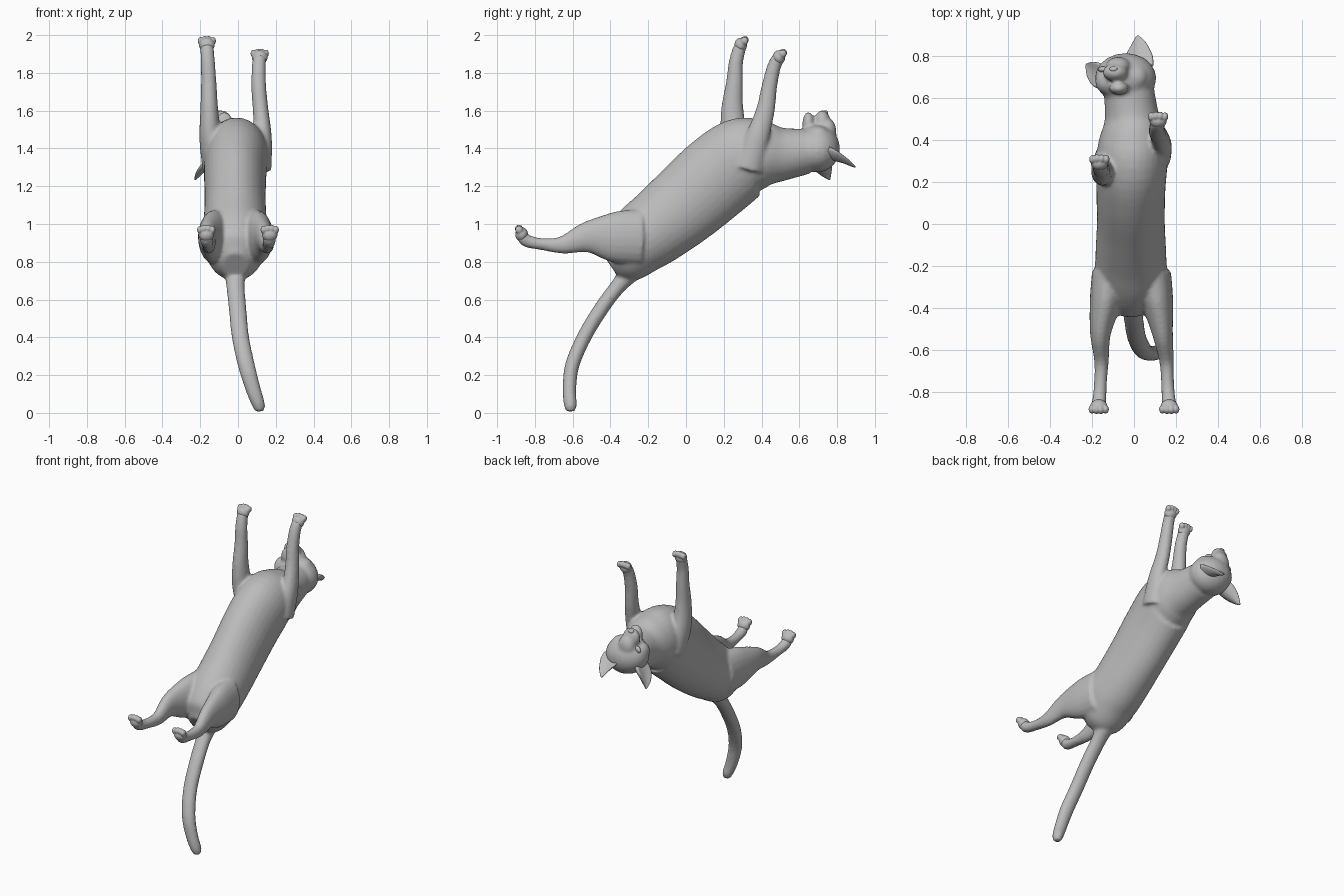
import bpy, bmesh, math
from mathutils import Vector, Matrix

if "Cube" in bpy.data.objects:
    bpy.data.objects.remove(bpy.data.objects["Cube"], do_unlink=True)

grey = bpy.data.materials.new("plain grey")
grey.use_nodes = True
grey.diffuse_color = (0.5, 0.5, 0.5, 1)
grey.node_tree.nodes["Principled BSDF"].inputs["Base Color"].default_value = (0.5, 0.5, 0.5, 1)


def spline(rows, t):
    """Smooth interpolation through a list of rows."""
    i = min(int(t), len(rows) - 2)
    f = t - i
    a, b, c, d = (rows[max(0, min(len(rows) - 1, i + k))] for k in (-1, 0, 1, 2))
    return [0.5 * (2 * q + (r - p) * f + (2 * p - 5 * q + 4 * r - s) * f * f
                   + (3 * q - p - 3 * r + s) * f ** 3) for p, q, r, s in zip(a, b, c, d)]


def tube(bm, rows, side=(1, 0, 0), cup=0.0, steps=5, sides=20):
    """Loft ellipses along rows of x, y, z, half width, half depth."""
    n = (len(rows) - 1) * steps
    pts = [spline(rows, k / steps) for k in range(n + 1)]
    rings = []
    for k, p in enumerate(pts):
        tan = (Vector(pts[min(k + 1, n)][:3]) - Vector(pts[max(k - 1, 0)][:3])).normalized()
        s = Vector(side)
        s = (s - tan * s.dot(tan)).normalized()
        u = tan.cross(s)
        ring = []
        for j in range(sides):
            a = 2 * math.pi * j / sides
            c = math.cos(a)
            ring.append(bm.verts.new(Vector(p[:3]) + s * p[3] * c
                                     + u * (p[4] * math.sin(a) + cup * p[3] * c * c)))
        rings.append(ring)
    for r0, r1 in zip(rings, rings[1:]):
        for j in range(sides):
            bm.faces.new((r0[j], r0[(j + 1) % sides], r1[(j + 1) % sides], r1[j]))
    bm.faces.new(rings[0][::-1])
    bm.faces.new(rings[-1])


def blob(bm, centre, radii, tilt=0.0):
    """Ellipsoid, tilted about the y axis."""
    m = Matrix.Translation(centre) @ Matrix.Rotation(tilt, 4, 'Y') @ Matrix.Diagonal((*radii, 1))
    bmesh.ops.create_uvsphere(bm, u_segments=20, v_segments=14, radius=1, matrix=m)


def finish(name, bm, voxel=None, smooth=0):
    """Make an object, optionally melting its pieces into one skin."""
    bmesh.ops.recalc_face_normals(bm, faces=bm.faces)
    me = bpy.data.meshes.new(name)
    bm.to_mesh(me)
    bm.free()
    me.materials.append(grey)
    for p in me.polygons:
        p.use_smooth = True
    ob = bpy.data.objects.new(name, me)
    bpy.context.collection.objects.link(ob)
    if voxel:
        r = ob.modifiers.new("skin", 'REMESH')
        r.mode = 'VOXEL'
        r.voxel_size = voxel
        r.use_smooth_shade = True
        s = ob.modifiers.new("soften", 'SMOOTH')
        s.factor = 0.5
        s.iterations = smooth
    return ob


# Torso, from rump to neck
bm = bmesh.new()
tube(bm, [(-.015, -.40, .78, .07, .08), (-.015, -.345, .82, .14, .15),
          (-.015, -.25, .91, .17, .184), (-.015, -.13, 1.0, .168, .20),
          (-.015, .01, 1.115, .162, .215), (-.015, .17, 1.255, .165, .224),
          (-.01, .30, 1.35, .17, .215), (-.005, .41, 1.37, .16, .18),
          (-.01, .51, 1.37, .13, .142), (-.025, .64, 1.385, .12, .12)], sides=32)

# Hind legs
for sx in (-1, 1):
    off = -.012
    tube(bm, [(sx * .168, -.87, .945, .034, .030), (sx * .166, -.845, .912, .034, .034),
              (sx * .16, -.76, .893, .031, .032), (sx * .155, -.65, .89, .035, .048),
              (sx * .148 + off, -.52, .93, .05, .085), (sx * .125 + off, -.38, .93, .075, .135),
              (sx * .10 + off, -.24, .93, .09, .15)])

# Front legs
tube(bm, [(.115, .492, 1.885, .036, .034), (.11, .465, 1.83, .037, .037),
          (.11, .44, 1.72, .04, .042), (.12, .42, 1.6, .042, .05),
          (.13, .375, 1.45, .05, .065), (.10, .33, 1.3, .08, .09)])
tube(bm, [(-.165, .288, 1.945, .036, .034), (-.16, .265, 1.86, .038, .038),
          (-.155, .257, 1.75, .041, .045), (-.152, .245, 1.6, .048, .06),
          (-.145, .26, 1.45, .06, .075), (-.11, .31, 1.3, .08, .09)])

# Tail
tube(bm, [(-.015, -.27, .77, .06, .06), (-.013, -.36, .67, .049, .042),
          (-.002, -.45, .55, .047, .04), (.013, -.54, .4, .046, .039),
          (.045, -.603, .25, .045, .038), (.082, -.617, .12, .040, .036),
          (.11, -.612, .04, .034, .034), (.114, -.611, .008, .022, .022)])

# Skull, cheeks, brow bridge, open jaws
blob(bm, (-.04, .695, 1.40), (.148, .12, .125), .25)
blob(bm, (-.135, .68, 1.44), (.05, .06, .06))
blob(bm, (.0, .70, 1.47), (.065, .06, .05))
blob(bm, (-.075, .752, 1.485), (.06, .045, .075))
blob(bm, (-.09, .722, 1.54), (.06, .042, .063))
blob(bm, (-.072, .648, 1.53), (.048, .032, .064))
finish("body", bm, .0095, 8)

# Paws: a pad with four toes spread across it
for name, c, d, back in (
        ("front_left_paw", (.115, .492, 1.882), (0, .5, .87), (0, .87, -.5)),
        ("front_right_paw", (-.165, .29, 1.948), (0, .45, .89), (0, .89, -.45)),
        ("hind_left_paw", (.168, -.87, .945), (0, -.25, .97), (0, -.97, -.25)),
        ("hind_right_paw", (-.168, -.87, .945), (0, -.25, .97), (0, -.97, -.25))):
    bm = bmesh.new()
    c, d, back = Vector(c), Vector(d), Vector(back)
    blob(bm, c, (.042, .034, .038))
    for k in (-1.5, -.5, .5, 1.5):
        reach = .036 - .006 * abs(k)
        blob(bm, c + d * reach + back * .007 + Vector((k * .022, 0, 0)), (.0155, .021, .021))
    finish(name, bm, .0045, 2)

# Cupped ears
bm = bmesh.new()
tube(bm, [(.025, .745, 1.375, .068, .03), (.025, .79, 1.355, .064, .022),
          (.025, .84, 1.332, .042, .013), (.02, .88, 1.31, .018, .007),
          (.018, .897, 1.301, .004, .003)], cup=-.45)
finish("left_ear", bm)
bm = bmesh.new()
tube(bm, [(-.13, .70, 1.345, .06, .03), (-.165, .715, 1.31, .06, .022),
          (-.197, .735, 1.275, .042, .013), (-.218, .752, 1.247, .018, .007),
          (-.227, .762, 1.235, .004, .003)], side=(.3, 1, .4), cup=-.4)
finish("right_ear", bm)

# Nose and narrowed eyes
bm = bmesh.new()
blob(bm, (-.097, .738, 1.588), (.02, .014, .014))
finish("nose", bm)
for name, c, tilt in (("right_eye", (-.148, .737, 1.477), -.7), ("left_eye", (-.03, .762, 1.478), .5)):
    bm = bmesh.new()
    blob(bm, c, (.026, .014, .018), tilt)
    finish(name, bm)
